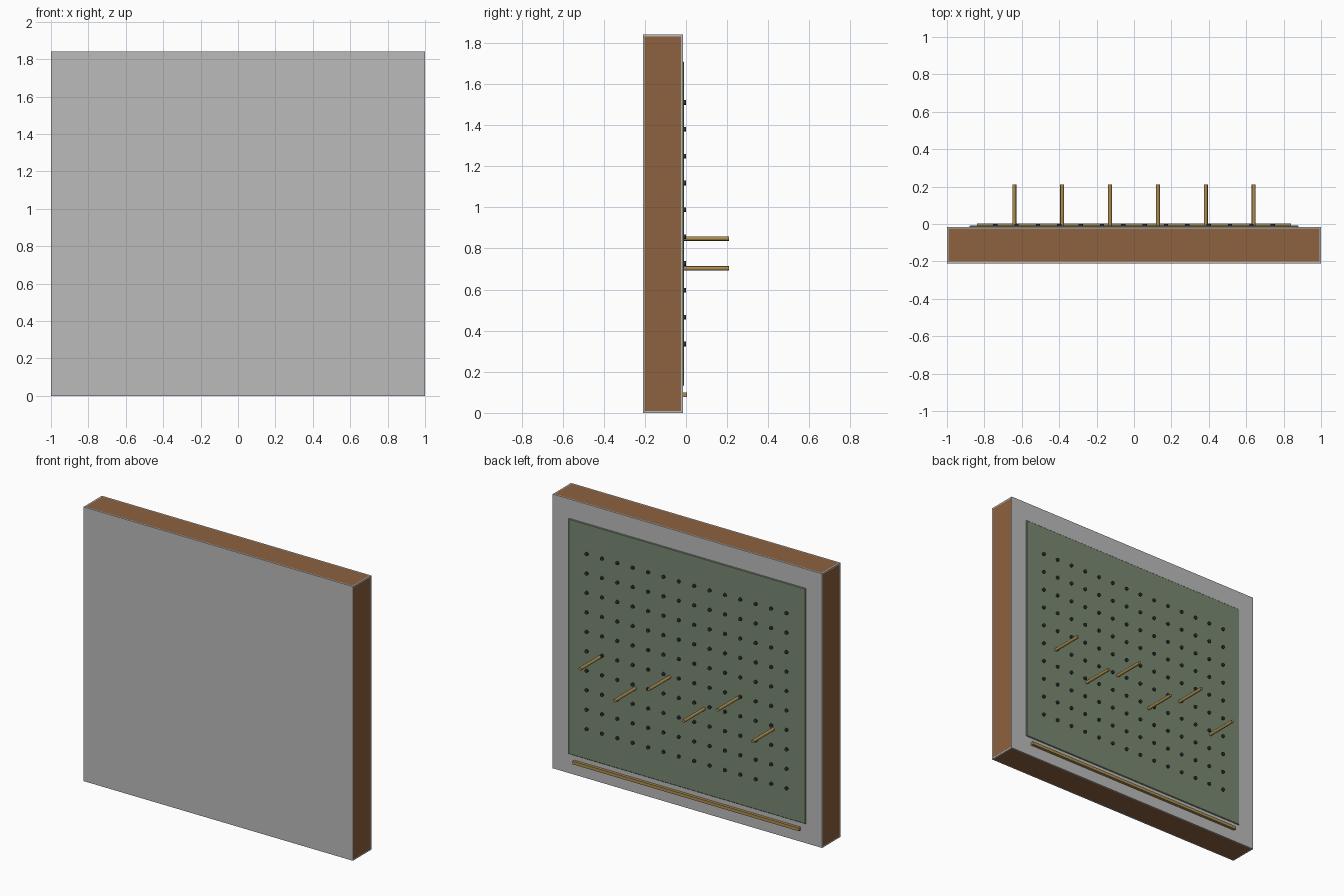
import bpy, bmesh, math
from mathutils import Matrix

if "Cube" in bpy.data.objects:
    bpy.data.objects.remove(bpy.data.objects["Cube"])


def material(name, color):
    m = bpy.data.materials.new(name)
    m.diffuse_color = (*color, 1)
    m.use_nodes = True
    m.node_tree.nodes["Principled BSDF"].inputs["Base Color"].default_value = m.diffuse_color
    return m


brown = material("brown_wood", (0.27, 0.12, 0.05))
grey = material("grey_face", (0.5, 0.5, 0.5))
green = material("green_board", (0.19, 0.25, 0.17))
dark = material("dark_stud", (0.025, 0.035, 0.035))
brass = material("brass", (0.42, 0.27, 0.08))


def finish(name, bm, *mats):
    me = bpy.data.meshes.new(name)
    bm.to_mesh(me)
    bm.free()
    ob = bpy.data.objects.new(name, me)
    bpy.context.collection.objects.link(ob)
    for m in mats:
        me.materials.append(m)
    return ob


def box_mesh(x, y, z):
    bm = bmesh.new()
    size = [b - a for a, b in (x, y, z)]
    mid = [(a + b) / 2 for a, b in (x, y, z)]
    bmesh.ops.create_cube(bm, size=1, matrix=Matrix.Translation(mid) @ Matrix.Diagonal((*size, 1)))
    return bm


def add_rod(bm, x, z, y0, y1, r, sides):
    # cylinder pointing along y
    mat = Matrix.Translation((x, (y0 + y1) / 2, z)) @ Matrix.Rotation(math.pi / 2, 4, 'X')
    bmesh.ops.create_cone(bm, cap_ends=True, segments=sides, radius1=r, radius2=r,
                          depth=y1 - y0, matrix=mat)


def smooth(ob):
    bpy.ops.object.select_all(action='DESELECT')
    ob.select_set(True)
    bpy.context.view_layer.objects.active = ob
    bpy.ops.object.shade_smooth_by_angle(angle=math.radians(40))


BACK = -0.015

# Thick slab: grey faces, brown edges framed by a thin grey border
bm = box_mesh((-1, 1), (-0.21, BACK), (0, 1.84))
edges = [f for f in bm.faces if abs(f.normal.y) < 0.5]
bmesh.ops.inset_individual(bm, faces=edges, thickness=0.012)
for f in edges:
    f.material_index = 1
finish("slab", bm, grey, brown)

# Green board on the rear face, with a chamfered outer edge
bm = box_mesh((-0.88, 0.88), (BACK - 0.004, -0.009), (0.13, 1.71))
rim = [e for e in bm.edges if all(v.co.y > -0.01 for v in e.verts)]
bmesh.ops.bevel(bm, geom=rim, offset=0.004, segments=1, affect='EDGES')
finish("board", bm, green)

# Grid of small studs
bm = bmesh.new()
for row in range(10):
    for col in range(14):
        add_rod(bm, -0.742 + col * 1.484 / 13, 0.335 + row * 1.175 / 9, -0.011, 0.001, 0.0115, 12)
smooth(finish("studs", bm, dark))

# Staggered pegs
bm = bmesh.new()
for i in range(6):
    add_rod(bm, -0.64 + i * 0.256, 0.848 if i % 2 else 0.703, BACK, 0.21, 0.0105, 16)
smooth(finish("pegs", bm, brass))

# Rail below the board
finish("rail", box_mesh((-0.84, 0.84), (BACK, 0.004), (0.077, 0.098)), brass)
